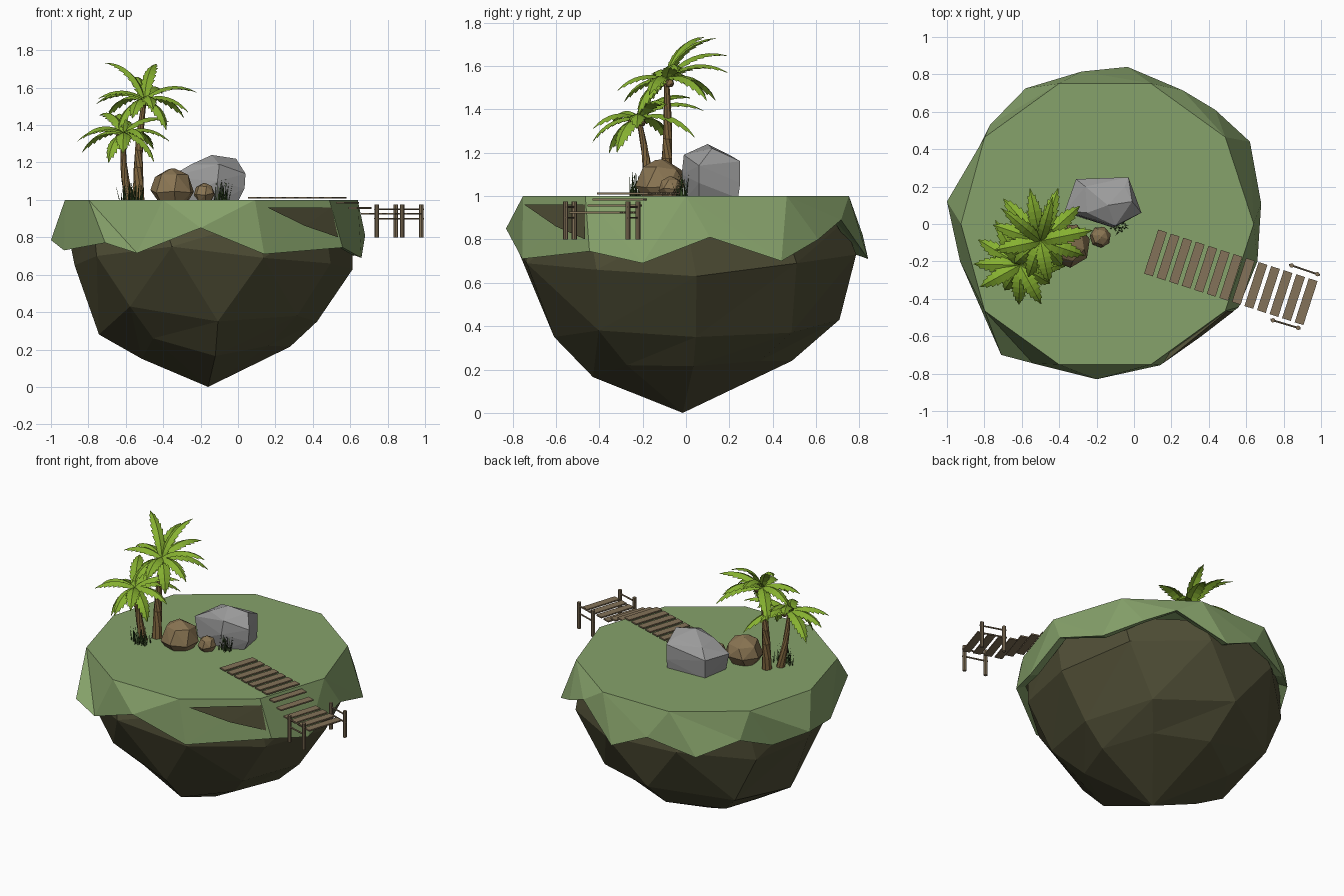
import bpy, bmesh, math, random
from mathutils import Vector, Matrix

if "Cube" in bpy.data.objects:
    bpy.data.objects.remove(bpy.data.objects["Cube"])
random.seed(4)


def mat(name, c):
    m = bpy.data.materials.new(name)
    m.diffuse_color = (*c, 1)
    m.use_nodes = True
    m.node_tree.nodes["Principled BSDF"].inputs["Base Color"].default_value = m.diffuse_color
    return m


GRASS = mat("grass", (.24, .36, .145))
ROCK = mat("rock", (.078, .075, .036))
WOOD = mat("wood", (.23, .17, .10))
TRUNK = mat("trunk", (.22, .135, .05))
LEAF = mat("leaf", (.24, .44, .03))
TAN = mat("tan_stone", (.25, .175, .085))
GREY = mat("grey_stone", (.33, .33, .33))
BLADE = mat("blade", (.04, .08, .02))
CX = -.155


def finish(bm, name, m=None, normals=True):
    if normals:
        bmesh.ops.recalc_face_normals(bm, faces=bm.faces)
    me = bpy.data.meshes.new(name)
    bm.to_mesh(me)
    bm.free()
    ob = bpy.data.objects.new(name, me)
    bpy.context.collection.objects.link(ob)
    if m:
        me.materials.append(m)


def loop(bm, pts):
    """Closed loop of vertices sorted by angle round the island axis."""
    ang = lambda p: math.atan2(p[1], p[0] - CX) % math.tau
    pts = sorted(pts, key=ang)
    return [(ang(p), bm.verts.new(p)) for p in pts]


def zip_loops(bm, a, b):
    """Triangles between two loops with different counts."""
    i = j = 0
    n, m = len(a), len(b)
    while i < n or j < m:
        na = a[(i + 1) % n][0] + (math.tau if i + 1 >= n else 0)
        nb = b[(j + 1) % m][0] + (math.tau if j + 1 >= m else 0)
        if j >= m or (i < n and na <= nb):
            bm.faces.new((a[i % n][1], a[(i + 1) % n][1], b[j % m][1]))
            i += 1
        else:
            bm.faces.new((a[i % n][1], b[(j + 1) % m][1], b[j % m][1]))
            j += 1


def hull(name, pts, m=None):
    bm = bmesh.new()
    for p in pts:
        bm.verts.new(p)
    res = bmesh.ops.convex_hull(bm, input=bm.verts)
    junk = [g for g in res["geom_interior"] if isinstance(g, bmesh.types.BMVert)]
    bmesh.ops.delete(bm, geom=junk, context='VERTS')
    finish(bm, name, m)


# Grass cap: ten-sided top with a ragged hanging skirt
bm = bmesh.new()
top = loop(bm, [(CX + (.77 if k == 5 else .795) * math.cos(math.radians(36 * k)),
                 .79 * math.sin(math.radians(36 * k)), 1) for k in range(10)])
rim_pts = [(-1, .12, .785), (-.93, -.2, .73), (-.71, -.70, .77), (-.54, -.745, .715),
           (-.2, -.83, .85), (.14, -.755, .71), (.56, -.445, .745), (.66, -.2, .69),
           (.68, .11, .81), (.62, .44, .70), (.435, .61, .8), (.26, .715, .89),
           (-.035, .84, .71), (-.28, .815, .82), (-.58, .725, .73), (-.77, .53, .82),
           (-.87, .33, .74)]
rim = loop(bm, rim_pts)
under = loop(bm, [(CX + (x - CX) * .93, y * .93, z + .02) for x, y, z in rim_pts])
bm.faces.new([v for _, v in top])
zip_loops(bm, top, rim)
zip_loops(bm, rim, under)
finish(bm, "grass_cap", GRASS)

# Rock body: rings of (radius, height) down to a blunt point
rings = [[(.765, .88)] * 10,
         [(.77, .63), (.80, .69), (.81, .73), (.81, .74), (.78, .66),
          (.72, .65), (.78, .70), (.80, .75), (.79, .69), (.77, .66)],
         [(.58, .35), (.64, .37), (.71, .43), (.68, .36),
          (.59, .28), (.65, .43), (.61, .35), (.62, .38)],
         [(.435, .215), (.45, .24), (.49, .24), (.45, .2),
          (.36, .15), (.46, .26), (.43, .165), (.42, .22)]]
bm = bmesh.new()
prev = None
for k, ring in enumerate(rings):
    n = len(ring)
    pts = []
    for i, (r, z) in enumerate(ring):
        a = math.tau * (i + (.1 if k else 0)) / n
        pts.append((CX + r * math.cos(a), r * math.sin(a), z))
    cur = loop(bm, pts)
    if prev:
        zip_loops(bm, prev, cur)
    else:
        bm.faces.new([v for _, v in cur])
    prev = cur
tip = bm.verts.new((-.16, -.015, 0))
for i in range(len(prev)):
    bm.faces.new((prev[i][1], prev[(i + 1) % len(prev)][1], tip))
finish(bm, "rock_body", ROCK)
hull("exposed_rock", [(.155, -.745, .96), (.50, -.465, .96), (.535, -.465, .80),
                      (.36, -.60, .86), (.3, -.5, .9)], ROCK)

# Boulders
hull("grey_boulder", [
    (-.25, .06, 1.19), (-.14, .10, 1.24), (-.01, .12, 1.22), (-.05, .2, 1.19), (-.26, .2, 1.18),
    (-.37, .07, 1.12), (-.31, .24, 1.12), (-.03, .25, 1.16), (.04, .06, 1.14), (-.11, -.02, 1.10),
    (.035, .06, 1.06), (-.33, .05, .99), (-.30, .23, .99), (-.03, .24, .99), (0, .06, .99),
    (-.11, 0, .99), (-.03, .25, 1.06), (-.10, -.01, 1.19)], GREY)


def stone(name, c, r, m):
    pts = []
    for e, n, off in ((-55, 5, 0), (-5, 7, .3), (40, 6, .8), (80, 3, .2)):
        for i in range(n):
            a = math.tau * i / n + off
            e2 = math.radians(e + random.uniform(-7, 7))
            pts.append(Vector(c) + r * Vector((math.cos(a) * math.cos(e2),
                                               math.sin(a) * math.cos(e2), math.sin(e2) * .95)))
    hull(name, pts, m)


stone("tan_boulder", (-.35, -.115, 1.055), .12, TAN)
stone("small_boulder", (-.18, -.07, 1.035), .058, TAN)


# Boardwalk: thirteen planks stepping down to a small landing
def box(name, c, size, yaw):
    bm = bmesh.new()
    bmesh.ops.create_cube(bm, size=1, matrix=Matrix.Translation(c)
                          @ Matrix.Rotation(yaw, 4, 'Z') @ Matrix.Diagonal((*size, 1)))
    finish(bm, name, WOOD)


def tube(name, pts, radii, m, sides=8):
    """Tapered tube along a list of points."""
    bm = bmesh.new()
    prev = None
    for i, p in enumerate(pts):
        d = (pts[min(i + 1, len(pts) - 1)] - pts[max(i - 1, 0)]).normalized()
        q = d.to_track_quat('Z', 'Y')
        cur = [bm.verts.new(p + q @ Vector((radii[i] * math.cos(math.tau * k / sides),
                                           radii[i] * math.sin(math.tau * k / sides), 0)))
               for k in range(sides)]
        if prev:
            for k in range(sides):
                bm.faces.new((prev[k], prev[(k + 1) % sides], cur[(k + 1) % sides], cur[k]))
        else:
            bm.faces.new(cur)
        prev = cur
    bm.faces.new(prev)
    finish(bm, name, m)


YAW = math.atan2(-.26, .805)
for i in range(13):
    z = 1.012 if i < 7 else (.985, .957)[i - 7] if i < 9 else .925
    box("plank", (.115 + .0671 * i, -.155 - .0217 * i, z), (.049, .247, .009), YAW)
for p, q in (((.843, -.222), (.98, -.268)), ((.743, -.515), (.877, -.555))):
    for x, y in (p, q):
        tube("landing_post", [Vector((x, y, .80)), Vector((x, y, .975))], [.012, .012], WOOD)
    for z in (.95, .90):
        a, b = Vector((*p, z)), Vector((*q, z))
        d = (b - a) * .1
        tube("landing_rail", [a - d, b + d], [.005, .005], WOOD, 6)


# Palms: curved trunk, coconuts and folded saw-edged fronds
def frond(bm, base, az, elev, length, width):
    side = Vector((-math.sin(az), math.cos(az), 0))
    out = Vector((math.cos(az), math.sin(az), 0))
    n, p, prev = 8, Vector(base), None
    for i in range(n + 1):
        t = i / n
        w = width * math.sin(math.pi * (.12 + .88 * t)) ** .7 if i < n else .001
        e = elev - 1.3 * t
        up = Vector((0, 0, 1)) * math.cos(e) - out * math.sin(e)
        fwd = out * math.cos(e) + Vector((0, 0, math.sin(e)))
        mid = bm.verts.new(p)
        edge = [bm.verts.new(p + s * side * w * .7 - up * w * .3) for s in (-1, 1)]
        teeth = [bm.verts.new(p + s * side * w - up * w * .45 + fwd * length / n * .3)
                 for s in (-1, 1)]
        if prev:
            for s in (0, 1):
                f = (prev[0], prev[1][s], teeth[s], mid)
                bm.faces.new(f if s == 0 else f[::-1])
        prev = (mid, edge)
        p = p + fwd * length / n


def palm(name, base, top, r, count, length, shift, extra):
    base, top = Vector(base), Vector(top)
    pts, radii = [], []
    for i in range(7):
        t = i / 6
        pts.append(base.lerp(top, t) + Vector((-.015, .01, 0)) * math.sin(math.pi * t))
        radii.append(r * (1 - .62 * t))
    tube(name + "_trunk", pts, radii, TRUNK)
    # fronds blown towards the back: long there, short and hanging in front
    bm = bmesh.new()
    for i in range(count):
        az = math.tau * i / count + shift
        s = math.sin(az)
        frond(bm, top, az, (.65, .05, .4)[i % 3] + .3 * s,
              length * (.98 + .14 * s) * random.uniform(.95, 1.08), .046)
    for az, elev, ln in extra:
        frond(bm, top, az, elev, ln, .038)
    bmesh.ops.delete(bm, geom=[v for v in bm.verts if not v.link_faces], context='VERTS')
    finish(bm, name + "_fronds", LEAF, False)
    for i in range(3):
        a = math.tau * i / 3 + .5
        stone(name + "_coconut", top + Vector((.028 * math.cos(a), .028 * math.sin(a), -.02)),
              .022, TRUNK)


palm("tall_palm", (-.53, -.1, .99), (-.50, -.09, 1.54), .032, 12, .29, .2,
     ((2.45, 1.2, .35), (1.3, 1.25, .32)))
palm("short_palm", (-.58, -.17, .99), (-.61, -.22, 1.36), .027, 12, .28, .5,
     ((1.7, .95, .27),))


# Grass tufts
def tuft(c, spread, count):
    bm = bmesh.new()
    for _ in range(count):
        a, b = random.uniform(0, math.tau), random.uniform(0, math.tau)
        p = Vector(c) + Vector((math.cos(a), math.sin(a) * .6, 0)) * spread * random.random()
        d = Vector((math.cos(b), math.sin(b), 0))
        h = random.uniform(.06, .12)
        bm.faces.new([bm.verts.new(v) for v in (
            p - d * .004, p + d * .004,
            p + Vector((d.y, -d.x, 0)) * random.uniform(-.03, .03) + Vector((0, 0, h)))])
    finish(bm, "grass_tuft", BLADE, False)


tuft((-.57, -.22, .995), .075, 50)
tuft((-.09, -.02, .995), .05, 30)
